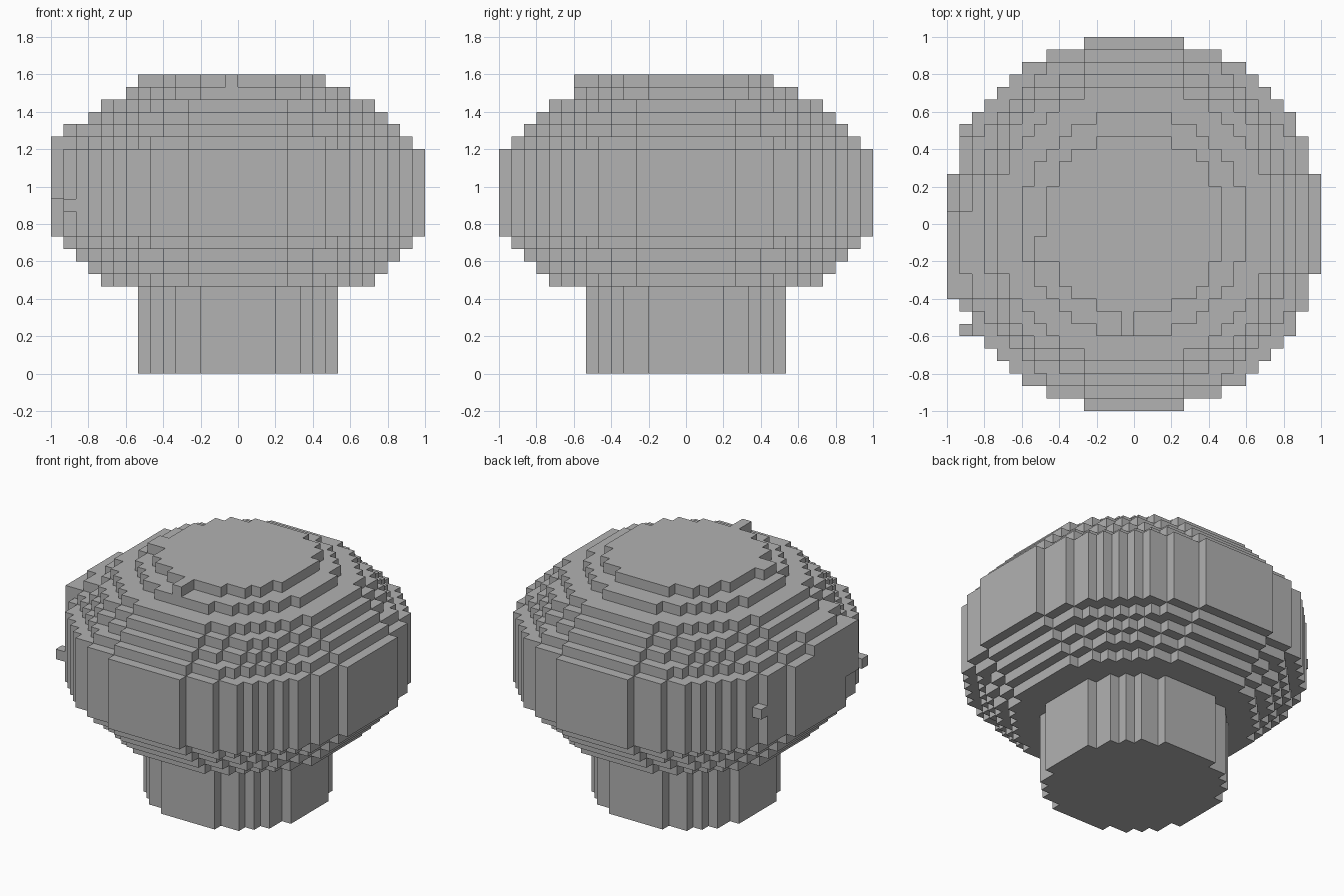
import bpy
import bmesh

cube = bpy.data.objects.get("Cube")
if cube:
    bpy.data.objects.remove(cube, do_unlink=True)

VOXEL = 2 / 30

grey = bpy.data.materials.new("plain_grey")
grey.use_nodes = True
colour = (0.445, 0.445, 0.445, 1)
grey.diffuse_color = colour
grey.node_tree.nodes["Principled BSDF"].inputs["Base Color"].default_value = colour


def disc(radius, layer):
    """Cells of one round layer, 15 cells to each side of the axis."""
    limit = (radius + 0.13) ** 2
    return {(x, y, layer) for x in range(-15, 15) for y in range(-15, 15)
            if (x + 0.5) ** 2 + (y + 0.5) ** 2 < limit}


def block(xs, ys, zs):
    return {(x, y, z) for x in xs for y in ys for z in zs}


def build(name, cells, occupied):
    """Mesh of the exposed sides of the cells."""
    bm = bmesh.new()
    verts = {}

    def vert(corner):
        if corner not in verts:
            verts[corner] = bm.verts.new([c * VOXEL for c in corner])
        return verts[corner]

    for cell in sorted(cells):
        for axis in range(3):
            u, v = (axis + 1) % 3, (axis + 2) % 3
            for side in (0, 1):
                neighbour = list(cell)
                neighbour[axis] += 2 * side - 1
                if tuple(neighbour) in occupied:
                    continue
                quad = []
                for du, dv in ((0, 0), (1, 0), (1, 1), (0, 1)):
                    corner = list(cell)
                    corner[axis] += side
                    corner[u] += du
                    corner[v] += dv
                    quad.append(vert(tuple(corner)))
                bm.faces.new(quad if side else quad[::-1])
    mesh = bpy.data.meshes.new(name)
    bm.to_mesh(mesh)
    bm.free()
    mesh.materials.append(grey)
    bpy.context.collection.objects.link(bpy.data.objects.new(name, mesh))


# Round stem
stem = set()
for layer in range(7):
    stem |= disc(8, layer)

# Stepped cap, widening, straight, then narrowing
radii = [11, 12, 13, 14] + [15] * 7 + [14, 13, 12, 11, 9, 7]
cap = set()
for layer, radius in enumerate(radii, start=7):
    cap |= disc(radius, layer)

# Raised patch on the right shoulder
for layer, radius in ((18, 15), (19, 14)):
    cap |= {c for c in disc(radius, layer) if c[0] < -10 and -7 < c[1] < 1}

# Small stray bumps on the rim and crown
cap |= block([-15], [-6, -5], range(14, 19))
cap |= block([-14], [-9], [13])
cap |= block([-14], [7], [14])
cap |= block([-1], [-9, -8], [23])
cap |= block([-8], [-3, -2], [23])

build("stem", stem, stem | cap)
build("cap", cap, stem | cap)
